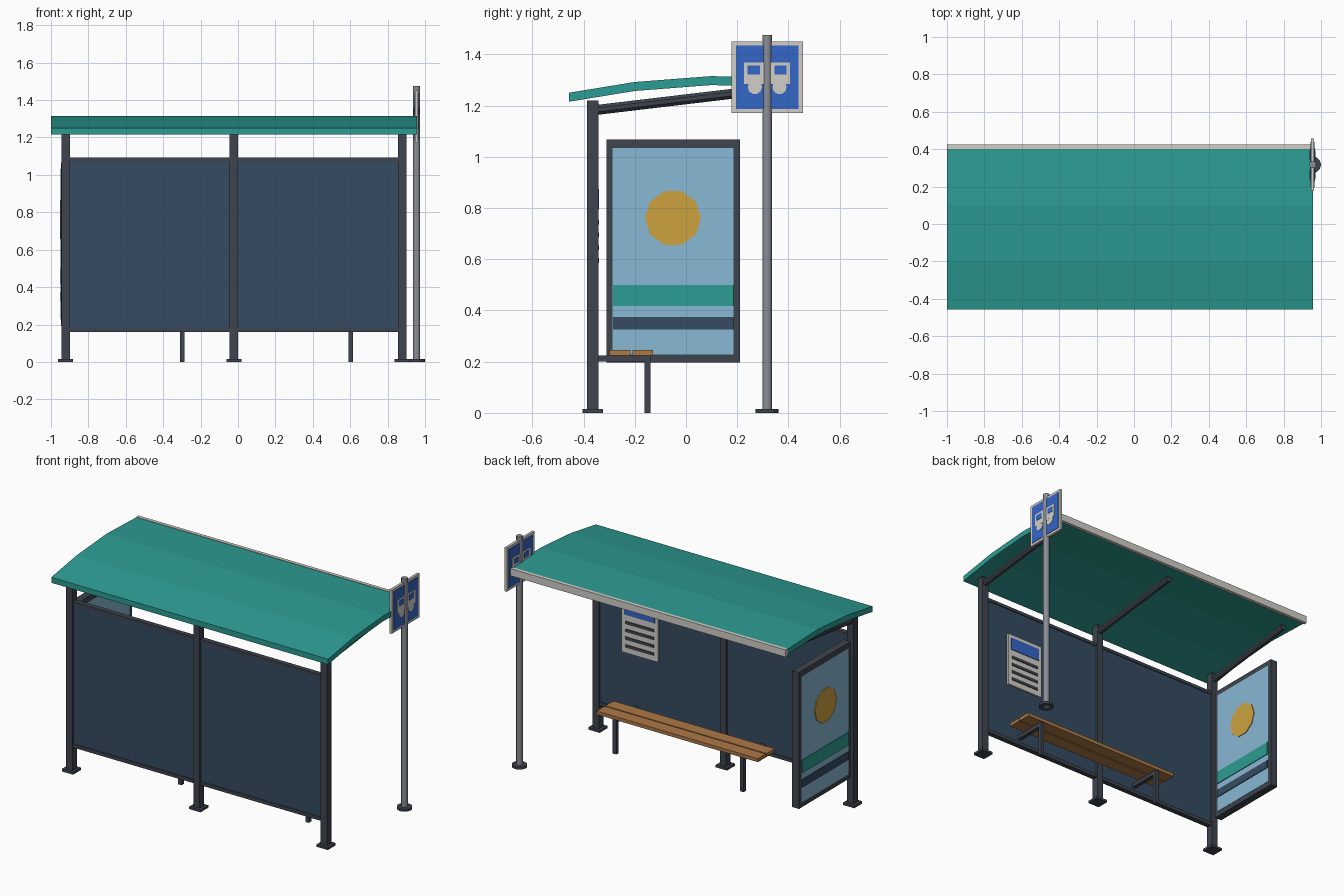
import bpy, bmesh, math
from mathutils import Vector

if "Cube" in bpy.data.objects:
    bpy.data.objects.remove(bpy.data.objects["Cube"])


def mat(name, rgb):
    m = bpy.data.materials.new(name)
    lin = [((c / 255 + 0.055) / 1.055) ** 2.4 for c in rgb]
    m.diffuse_color = (*lin, 1)
    m.use_nodes = True
    m.node_tree.nodes["Principled BSDF"].inputs["Base Color"].default_value = m.diffuse_color
    return m


TEAL = mat("teal", (44, 156, 147))
WHITE = mat("off white", (210, 207, 200))
BLUE = mat("sign blue", (52, 102, 198))
NAVY = mat("navy panel", (53, 75, 97))
DARK = mat("dark frame", (62, 68, 78))
WOOD = mat("bench wood", (172, 120, 70))
STEEL = mat("pole grey", (138, 142, 150))
SUN = mat("sun yellow", (205, 162, 64))
SKY = mat("light blue", (135, 184, 211))


def finish(name, bm, material):
    bmesh.ops.recalc_face_normals(bm, faces=bm.faces)
    me = bpy.data.meshes.new(name)
    bm.to_mesh(me)
    bm.free()
    me.materials.append(material)
    ob = bpy.data.objects.new(name, me)
    bpy.context.collection.objects.link(ob)
    return ob


def box(name, x, y, z, material):
    """Box from (min, max) ranges on each axis."""
    bm = bmesh.new()
    bmesh.ops.create_cube(bm, size=1)
    for v in bm.verts:
        v.co = [r[0] + (c + 0.5) * (r[1] - r[0]) for c, r in zip(v.co, (x, y, z))]
    return finish(name, bm, material)


def rod(name, a, b, r, sides, material, turn=0.0, smooth=False):
    """Cylinder from point a to point b."""
    a, b = Vector(a), Vector(b)
    d = b - a
    u = Vector((0, 1, 0)) if abs(d.normalized().y) < 0.5 else Vector((1, 0, 0))
    w = d.normalized().cross(u).normalized()
    u = w.cross(d.normalized())
    bm = bmesh.new()
    rings = []
    for p in (a, b):
        ring = []
        for i in range(sides):
            t = turn + math.tau * i / sides
            ring.append(bm.verts.new(p + r * (math.cos(t) * u + math.sin(t) * w)))
        bm.faces.new(ring)
        rings.append(ring)
    for i in range(sides):
        j = (i + 1) % sides
        f = bm.faces.new((rings[0][i], rings[0][j], rings[1][j], rings[1][i]))
        f.smooth = smooth
    return finish(name, bm, material)


def around(c, half):
    return (c - half, c + half)


CX, PY = -0.022, -0.365      # shelter middle, post line
POSTS = [CX - 0.9, CX, CX + 0.9]

# Posts, foot plates and roof arms
for i, x in enumerate(POSTS):
    box(f"post_{i}", around(x, 0.0225), around(PY, 0.0225), (0, 1.22), DARK)
    box(f"post_foot_{i}", around(x, 0.04), around(PY, 0.04), (0, 0.015), DARK)
    rod(f"roof_arm_{i}", (x, PY, 1.181), (x, 0.30, 1.26), 0.021, 8, DARK, math.pi / 8)

# Back panels with rails
for i in range(2):
    span = (POSTS[i] + 0.022, POSTS[i + 1] - 0.022)
    box(f"back_panel_{i}", span, around(PY, 0.01), (0.17, 1.08), NAVY)
    box(f"back_rail_low_{i}", span, around(PY, 0.016), (0.16, 0.182), DARK)
    box(f"back_rail_top_{i}", span, around(PY, 0.016), (1.072, 1.092), DARK)

# Bent roof sheet from a side profile
top = [(-0.457, 1.25), (-0.2, 1.292), (0.1, 1.315), (0.402, 1.305)]
outline = top + [(y, z - 0.035) for y, z in reversed(top)]
bm = bmesh.new()
ends = [[bm.verts.new((x, y, z)) for y, z in outline] for x in (-1.0, 0.957)]
n = len(top)
for k in range(2 * n):
    j = (k + 1) % (2 * n)
    bm.faces.new((ends[0][k], ends[0][j], ends[1][j], ends[1][k]))
for e in ends:
    for k in range(n - 1):
        bm.faces.new((e[k], e[k + 1], e[2 * n - 2 - k], e[2 * n - 1 - k]))
finish("roof", bm, TEAL)
box("roof_fascia", (-1.0, 0.957), (0.402, 0.424), (1.262, 1.308), WHITE)

# Poster case on the left end
X = POSTS[0]
FY, FZ = (-0.311, 0.211), (0.196, 1.067)
box("poster_frame_back", around(X, 0.024), (FY[0], -0.284), FZ, DARK)
box("poster_frame_front", around(X, 0.024), (0.184, FY[1]), FZ, DARK)
box("poster_frame_low", around(X, 0.024), (-0.284, 0.184), (FZ[0], 0.23), DARK)
box("poster_frame_top", around(X, 0.024), (-0.284, 0.184), (1.032, FZ[1]), DARK)
box("poster_sheet", around(X, 0.026), (-0.286, 0.186), (0.228, 1.034), SKY)
for side, s in (("outer", -1), ("inner", 1)):
    xs = sorted((X + s * 0.026, X + s * 0.031))
    box(f"poster_teal_stripe_{side}", xs, (-0.285, 0.185), (0.418, 0.5), TEAL)
    box(f"poster_navy_stripe_{side}", xs, (-0.285, 0.185), (0.325, 0.375), NAVY)
    rod(f"poster_sun_{side}", (xs[0], -0.051, 0.761), (xs[1], -0.051, 0.761),
        0.11, 10, SUN)

# Bench
BX = 0.152
for i, ys in enumerate(((-0.298, -0.217), (-0.209, -0.129))):
    box(f"bench_slat_{i}", around(BX, 0.57), ys, (0.224, 0.246), WOOD)
for i, x in enumerate((BX - 0.45, BX + 0.45)):
    box(f"bench_bracket_{i}", around(x, 0.0125), (-0.36, -0.138), (0.2, 0.224), DARK)
    box(f"bench_leg_{i}", around(x, 0.0125), (-0.163, -0.138), (0, 0.2), DARK)

# Timetable board on the back panel
TX = 0.568
box("timetable_board", around(TX, 0.13), (-0.356, -0.344), (0.55, 0.9), WHITE)
box("timetable_header", around(TX, 0.108), (-0.344, -0.339), (0.795, 0.875), BLUE)
for i in range(4):
    z = 0.745 - 0.05 * i
    box(f"timetable_line_{i}", around(TX, 0.1), (-0.344, -0.339), around(z, 0.009), DARK)

# Stop pole
SX, SY, SZ = 0.955, 0.317, 1.311
rod("sign_pole", (SX, SY, 0), (SX, SY, 1.475), 0.019, 12, STEEL, smooth=True)
rod("sign_pole_foot", (SX, SY, 0), (SX, SY, 0.015), 0.045, 12, DARK)
bpy.ops.object.select_all(action='DESELECT')
pole = bpy.data.objects["sign_pole"]
pole.select_set(True)
bpy.context.view_layer.objects.active = pole
bpy.ops.object.shade_smooth_by_angle(angle=math.radians(40))

# Square sign with a bus shape on both faces
box("sign_plate", around(SX, 0.008), around(SY, 0.14), around(SZ, 0.14), WHITE)
for side, s in (("right", 1), ("left", -1)):
    def layer(a, b):
        return sorted((SX + s * a, SX + s * b))
    box(f"sign_field_{side}", layer(0.008, 0.011), around(SY, 0.122), around(SZ, 0.124), BLUE)
    box(f"bus_body_{side}", layer(0.011, 0.0135), around(SY, 0.09), (1.285, 1.369), WHITE)
    for k, t in (("a", -1), ("b", 1)):
        box(f"bus_window_{k}_{side}", layer(0.0135, 0.0155),
            around(SY + t * 0.052, 0.024), (1.322, 1.357), BLUE)
        a, b = layer(0.011, 0.0132)
        wy = SY + t * 0.048
        rod(f"bus_wheel_{k}_{side}", (a, wy, 1.272), (b, wy, 1.272), 0.028, 10, WHITE)
